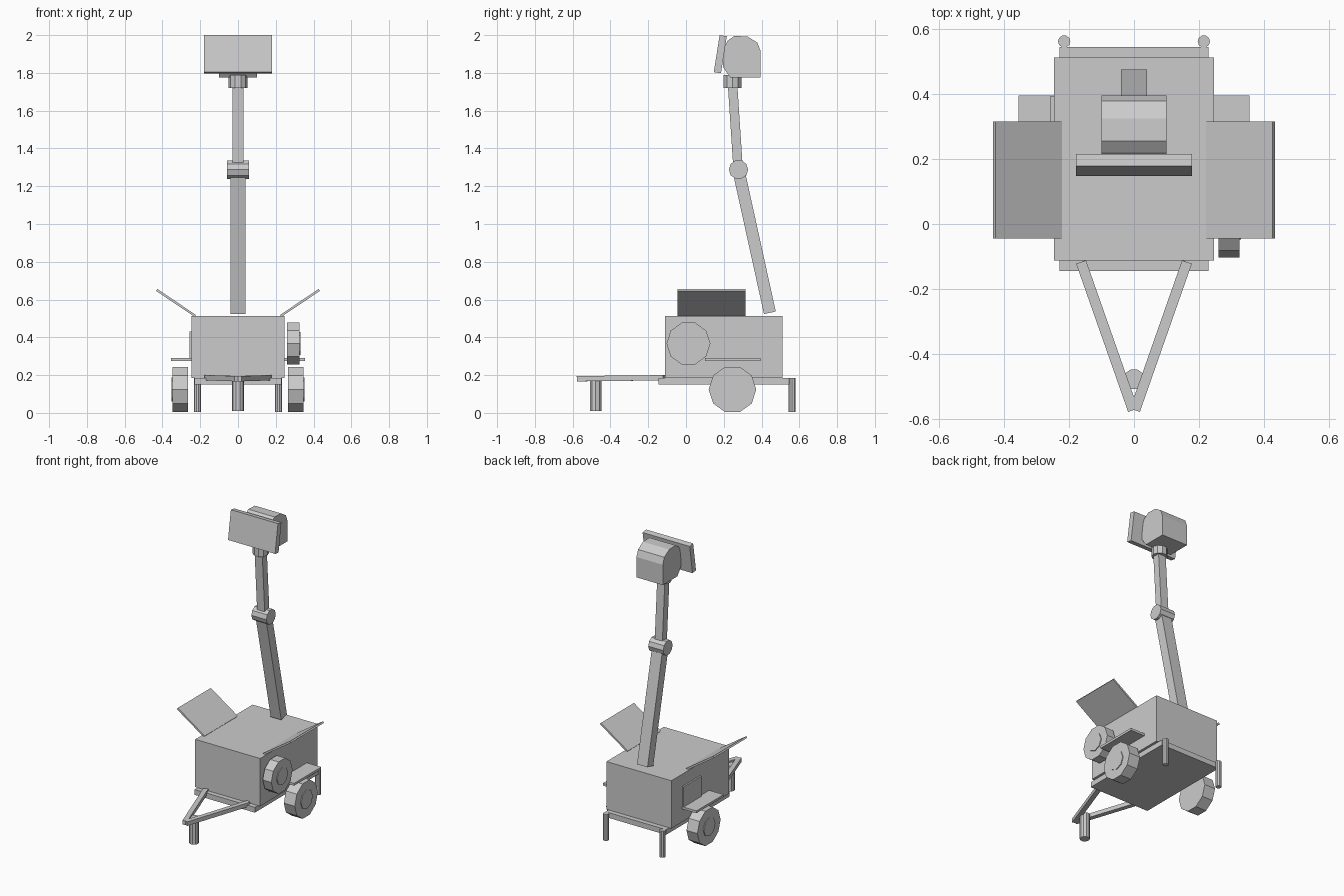
import bpy, math
from mathutils import Matrix, Vector

if "Cube" in bpy.data.objects:
    bpy.data.objects.remove(bpy.data.objects["Cube"])

grey = bpy.data.materials.new("light_grey")
grey.diffuse_color = (0.6, 0.6, 0.6, 1)
grey.use_nodes = True
grey.node_tree.nodes["Principled BSDF"].inputs["Base Color"].default_value = grey.diffuse_color


def add_mesh(name, verts, faces):
    mesh = bpy.data.meshes.new(name)
    mesh.from_pydata(verts, [], faces)
    mesh.materials.append(grey)
    obj = bpy.data.objects.new(name, mesh)
    bpy.context.collection.objects.link(obj)
    return obj


def prism(name, ring, offset):
    """Extrude a closed 3D ring along an offset; winding is made to face outward."""
    ring, offset = [Vector(p) for p in ring], Vector(offset)
    area = sum((a.cross(b) for a, b in zip(ring, ring[1:] + ring[:1])), Vector())
    if area.dot(offset) < 0:
        ring.reverse()
    n = len(ring)
    faces = [list(range(n))[::-1], list(range(n, 2 * n))]
    faces += [[i, (i + 1) % n, n + (i + 1) % n, n + i] for i in range(n)]
    return add_mesh(name, ring + [p + offset for p in ring], faces)


def box(name, x, y, z):
    ring = [(x[0], y[0], z[0]), (x[1], y[0], z[0]), (x[1], y[1], z[0]), (x[0], y[1], z[0])]
    return prism(name, ring, (0, 0, z[1] - z[0]))


def post(name, x, y, r, z0, z1, sides=10):
    ring = [(x + r * math.cos(a), y + r * math.sin(a), z0)
            for a in (2 * math.pi * i / sides for i in range(sides))]
    return prism(name, ring, (0, 0, z1 - z0))


def disc(name, x0, x1, y, z, r, sides=10):
    """Cylinder lying along x."""
    ring = [(x0, y + r * math.cos(a), z + r * math.sin(a))
            for a in (2 * math.pi * i / sides for i in range(sides))]
    return prism(name, ring, (x1 - x0, 0, 0))


def side_profile(name, half_width, points):
    return prism(name, [(-half_width, y, z) for y, z in points], (2 * half_width, 0, 0))


def beam(name, a, b, width, depth):
    """Rectangular bar from a to b; width is horizontal."""
    a, b = Vector(a), Vector(b)
    d = (b - a).normalized()
    up = Vector((0, 0, 1)) if abs(d.z) < 0.7 else Vector((0, 1, 0))
    w = d.cross(up).normalized()
    h = w.cross(d)
    ring = [a + w * width / 2 * i + h * depth / 2 * j
            for i, j in ((-1, -1), (1, -1), (1, 1), (-1, 1))]
    return prism(name, ring, b - a)


# Trailer chassis and cabinet
box("chassis", (-0.23, 0.23), (-0.145, 0.545), (0.15, 0.186))
box("cabinet", (-0.247, 0.247), (-0.112, 0.512), (0.186, 0.514))
box("cabinet_door", (-0.258, -0.247), (0.2, 0.393), (0.275, 0.43))

# Parts repeated on both sides
for side, s in (("left", -1), ("right", 1)):
    disc(side + "_wheel", s * 0.264, s * 0.347, 0.246, 0.124, 0.126)
    disc(side + "_hub", s * 0.347, s * 0.352, 0.246, 0.124, 0.064, 8)
    box(side + "_fender", sorted((s * 0.247, s * 0.356)), (0.1, 0.395), (0.275, 0.291))
    post(side + "_rear_leg", s * 0.215, 0.562, 0.019, 0.004, 0.186)
    beam(side + "_drawbar", (s * 0.163, -0.117, 0.186), (s * 0.003, -0.573, 0.181), 0.032, 0.028)
    # Tilted solar panel
    prism(side + "_solar_panel",
          [(s * x, -0.045, z) for x, z in
           ((0.229, 0.508), (0.434, 0.646), (0.427, 0.656), (0.222, 0.518))], (0, 0.36, 0))

# Front jack and spare wheel
post("front_jack", 0, -0.478, 0.032, 0.01, 0.185)
disc("spare_wheel", 0.26, 0.325, 0.013, 0.367, 0.116)
disc("spare_hub", 0.325, 0.33, 0.013, 0.367, 0.06, 8)

# Folding mast
beam("lower_mast", (0, 0.444, 0.53), (0, 0.279, 1.28), 0.08, 0.064)
disc("mast_joint", -0.057, 0.057, 0.278, 1.288, 0.051)
beam("upper_mast", (0, 0.276, 1.29), (0, 0.247, 1.73), 0.058, 0.05)
post("neck", 0, 0.247, 0.05, 1.72, 1.79)

# Sensor head with rounded top, and the flat plate in front of it
side_profile("head", 0.1, [
    (0.235, 1.775), (0.196, 1.83), (0.2, 1.93), (0.22, 1.97), (0.255, 1.995),
    (0.325, 1.993), (0.378, 1.96), (0.395, 1.915), (0.395, 1.775)])
side_profile("front_plate", 0.179, [
    (0.147, 1.804), (0.185, 1.798), (0.216, 1.994), (0.178, 2.0)])
